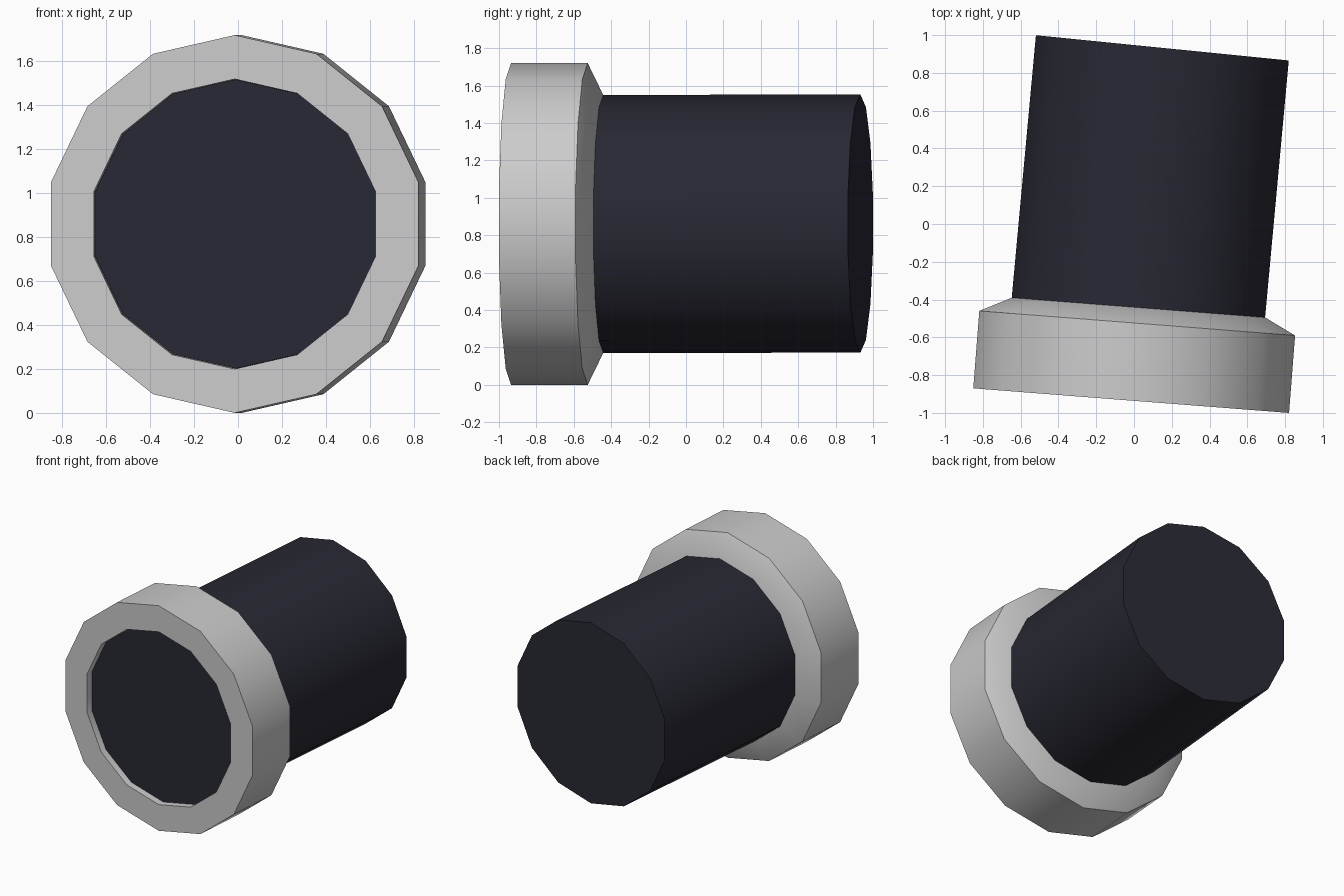
import bpy, bmesh
from math import sin, cos, pi, radians
from mathutils import Vector

cube = bpy.data.objects.get("Cube")
if cube:
    bpy.data.objects.remove(cube, do_unlink=True)

SIDES = 14
FRONT = Vector((-0.015, -0.935, 0.86))   # centre of the collar's front rim
TILT = radians(4.45)
AXIS = Vector((sin(TILT), cos(TILT), 0))


def material(name, color):
    m = bpy.data.materials.new(name)
    m.use_nodes = True
    m.diffuse_color = color
    m.node_tree.nodes["Principled BSDF"].inputs["Base Color"].default_value = color
    return m


def station(depth, radius):
    """Cross-section at a depth along the collar's axis."""
    return FRONT + AXIS * depth, TILT, radius


def loft(name, stations, mat, ring=False):
    """Join polygon sections; a ring closes on itself, otherwise ends are capped."""
    bm = bmesh.new()
    loops = []
    for centre, tilt, r in stations:
        across = Vector((cos(tilt), -sin(tilt), 0))
        angles = [2 * pi * k / SIDES for k in range(SIDES)]
        loops.append([bm.verts.new(centre + across * r * sin(a) + Vector((0, 0, r * cos(a))))
                      for a in angles])
    pairs = list(zip(loops, loops[1:]))
    if ring:
        pairs.append((loops[-1], loops[0]))
    else:
        bm.faces.new(loops[0])
        bm.faces.new(loops[-1])
    for a, b in pairs:
        for k in range(SIDES):
            n = (k + 1) % SIDES
            bm.faces.new((a[k], a[n], b[n], b[k]))
    bmesh.ops.recalc_face_normals(bm, faces=bm.faces)
    mesh = bpy.data.meshes.new(name)
    bm.to_mesh(mesh)
    bm.free()
    mesh.materials.append(mat)
    ob = bpy.data.objects.new(name, mesh)
    bpy.context.collection.objects.link(ob)
    bpy.ops.object.select_all(action='DESELECT')
    ob.select_set(True)
    bpy.context.view_layer.objects.active = ob
    bpy.ops.object.shade_smooth_by_angle(angle=radians(30))
    return ob


light_grey = material("light grey", (0.6, 0.6, 0.6, 1))
dark_navy = material("dark navy", (0.021, 0.021, 0.034, 1))

# Wide collar with a bevelled back and a shallow recess in front
loft("collar", [station(0, 0.66), station(0, 0.86), station(0.411, 0.86),
                station(0.494, 0.69), station(0.494, 0.66)], light_grey, ring=True)

# Dark barrel, whose front end shows as the recessed disc
back_end = (Vector((0.15, 0.9325, 0.8625)), radians(5.7), 0.69)
loft("barrel", [station(0.05, 0.658), station(0.494, 0.658),
                station(0.494, 0.69), back_end], dark_navy)
